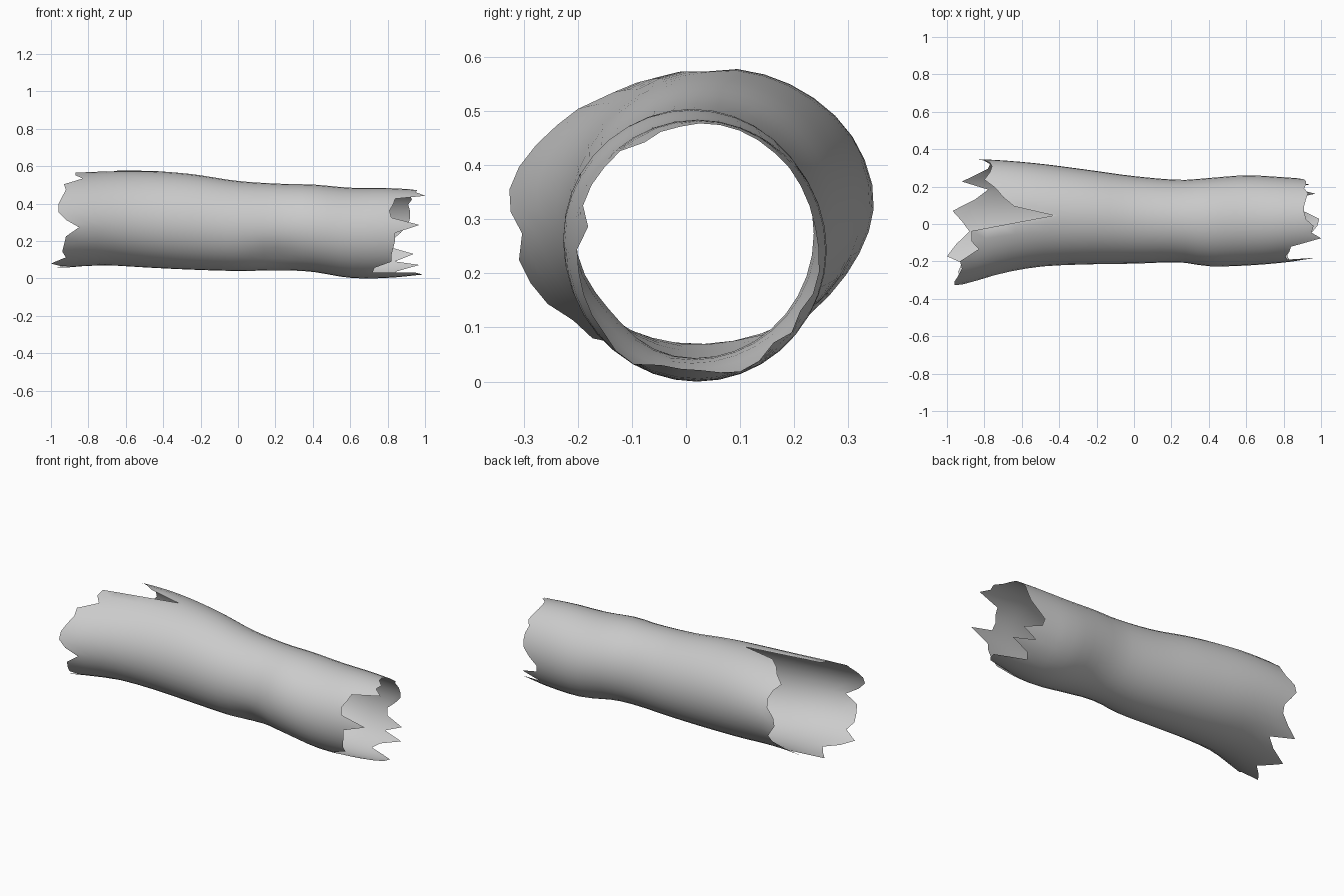
import bpy, bmesh, math

if "Cube" in bpy.data.objects:
    bpy.data.objects.remove(bpy.data.objects["Cube"])

# Cross-section profile along the tube: x, y min, y max, z bottom, z top
PROFILE = [
    (-1.00, -.345, .36, .050, .565),
    (-0.85, -.305, .348, .064, .572),
    (-0.70, -.262, .340, .070, .578),
    (-0.50, -.228, .322, .059, .577),
    (-0.25, -.216, .290, .047, .558),
    (0.00, -.212, .256, .040, .521),
    (0.25, -.206, .236, .043, .505),
    (0.40, -.226, .246, .035, .502),
    (0.60, -.222, .260, .003, .485),
    (0.80, -.206, .250, .003, .483),
    (1.00, -.180, .235, .022, .472),
]

# Torn rims: x where the wall ends, every 10 degrees from +y over the top
LEFT_RIM = [
    -.83, -.82, -.77, -.76, -.77, -.80, -.74, -.70, -.64,
    -.43, -.87, -.87, -.83, -.93, -.92, -.94, -.96, -.96,
    -.92, -.85, -.92, -.93, -.94, -.92, -1.0, -.95, -.88,
    -.92, -.97, -.85, -.78, -.92, -.84, -.78, -.77, -.80]
RIGHT_RIM = [
    .87, .91, .92, .92, .91, .93, .92, .91, .91,
    .92, .96, .95, 1.0, .84, .83, .81, .82, .97,
    .84, .84, .83, .82, .82, .73, .72, .95, .98,
    .99, .92, .82, .85, .97, .84, .94, .83, .82]


def section(x):
    """Smoothly interpolated cross-section at x (cubic Hermite)."""
    n = len(PROFILE)
    i = 0
    while i < n - 2 and x > PROFILE[i + 1][0]:
        i += 1
    a, b = PROFILE[i], PROFILE[i + 1]
    p, q = PROFILE[max(i - 1, 0)], PROFILE[min(i + 2, n - 1)]
    h = b[0] - a[0]
    t = (x - a[0]) / h
    out = []
    for k in range(1, 5):
        m0 = (b[k] - p[k]) / (b[0] - p[0]) * h
        m1 = (q[k] - a[k]) / (q[0] - a[0]) * h
        out.append((2*t**3 - 3*t**2 + 1) * a[k] + (t**3 - 2*t**2 + t) * m0
                   + (3*t**2 - 2*t**3) * b[k] + (t**3 - t**2) * m1)
    return out


def wall_point(x, ang):
    y0, y1, z0, z1 = section(x)
    # slight skew at the wide end, small hollow low on the front
    skew = 0.025 * min(1, max(0, (0.2 - x) / 0.8))
    dent = 0.06 * math.exp(-((x - 0.2) / 0.12) ** 2 - ((ang - math.radians(222)) / 0.4) ** 2)
    r = 1 + skew * math.sin(2 * ang) - dent
    return (x,
            (y0 + y1) / 2 + (y1 - y0) / 2 * math.cos(ang) * r,
            (z0 + z1) / 2 + (z1 - z0) / 2 * math.sin(ang) * r)


# Torn tube: fixed rows in the middle, stretched rows out to each rim
INNER_L, INNER_R, BODY, END = -0.40, 0.68, 16, 6
columns = len(LEFT_RIM)
bm = bmesh.new()
grid = []
for c in range(columns):
    ang = 2 * math.pi * c / columns
    l, r = LEFT_RIM[c], RIGHT_RIM[c]
    xs = [l + (INNER_L - l) * i / END for i in range(END)]
    xs += [INNER_L + (INNER_R - INNER_L) * i / BODY for i in range(BODY)]
    xs += [INNER_R + (r - INNER_R) * i / END for i in range(END + 1)]
    grid.append([bm.verts.new(wall_point(x, ang)) for x in xs])
for c in range(columns):
    a, b = grid[c], grid[(c + 1) % columns]
    for i in range(len(a) - 1):
        bm.faces.new((a[i], a[i + 1], b[i + 1], b[i]))
bmesh.ops.recalc_face_normals(bm, faces=bm.faces)
mesh = bpy.data.meshes.new("torn_tube")
bm.to_mesh(mesh)
bm.free()
tube = bpy.data.objects.new("torn_tube", mesh)
bpy.context.collection.objects.link(tube)
for poly in mesh.polygons:
    poly.use_smooth = True
